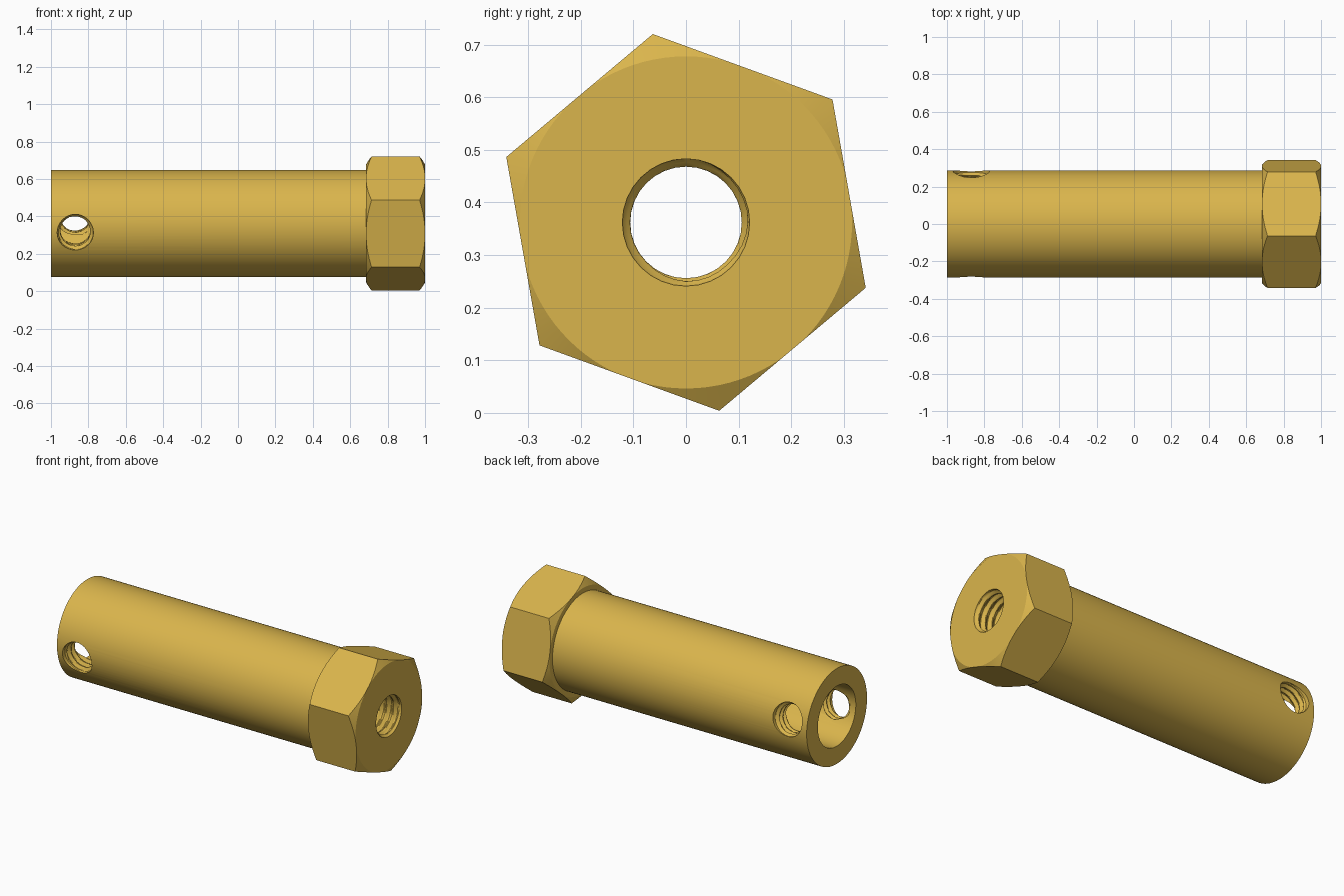
import bpy, bmesh, math
from mathutils import Matrix

if "Cube" in bpy.data.objects:
    bpy.data.objects.remove(bpy.data.objects["Cube"])

CZ = 0.362                    # height of the main axis
TILT = math.radians(10)       # roll of the hexagon and the cross hole

brass = bpy.data.materials.new("brass yellow")
brass.diffuse_color = (0.70, 0.46, 0.072, 1)
brass.use_nodes = True
brass.node_tree.nodes["Principled BSDF"].inputs["Base Color"].default_value = brass.diffuse_color

ALONG_X = Matrix.Translation((0, 0, CZ)) @ Matrix.Rotation(math.pi / 2, 4, 'Y')
CROSS = Matrix.Translation((-0.87, 0, CZ)) @ Matrix.Rotation(TILT - math.pi / 2, 4, 'X')


def lathe(name, stations, radius, n, matrix, start=0.0):
    """Closed tube of rings along local z; radius(i, z, turn) gives its width."""
    bm = bmesh.new()
    rings = []
    for i, z in enumerate(stations):
        ring = []
        for j in range(n):
            a = start + 2 * math.pi * j / n
            r = radius(i, z, j / n)
            ring.append(bm.verts.new((r * math.cos(a), r * math.sin(a), z)))
        rings.append(ring)
    for lo, hi in zip(rings, rings[1:]):
        for j in range(n):
            k = (j + 1) % n
            bm.faces.new((lo[j], lo[k], hi[k], hi[j]))
    bm.faces.new(rings[0][::-1])
    bm.faces.new(rings[-1])
    bm.transform(matrix)
    bmesh.ops.recalc_face_normals(bm, faces=bm.faces)
    me = bpy.data.meshes.new(name)
    bm.to_mesh(me)
    bm.free()
    me.materials.append(brass)
    ob = bpy.data.objects.new(name, me)
    bpy.context.collection.objects.link(ob)
    return ob


def profile(name, points, n, matrix, start=0.0):
    return lathe(name, [p[0] for p in points], lambda i, z, t: points[i][1], n, matrix, start)


def thread(name, z0, z1, pitch, minor, major, flare, matrix):
    """Threaded cutter; flare(z) from 0 to 1 opens the mouth to the major radius."""
    count = round((z1 - z0) / pitch * 8)
    zs = [z0 + (z1 - z0) * i / count for i in range(count + 1)]

    def radius(i, z, t):
        f = (z / pitch - t) % 1
        ridge = min(1, max(0, 1.25 - abs(2 * f - 1) * 1.5))
        return minor + (major - minor) * max(ridge, flare(z))
    return lathe(name, zs, radius, 32, matrix)


def combine(target, tool, operation):
    bpy.context.view_layer.objects.active = target
    mod = target.modifiers.new(operation, 'BOOLEAN')
    mod.operation = operation
    mod.solver = 'EXACT'
    mod.object = tool
    bpy.ops.object.modifier_apply(modifier=mod.name)
    bpy.data.objects.remove(tool, do_unlink=True)


def ramp(v, a, b):
    return min(1, max(0, (v - a) / (b - a)))


# hexagonal head, corners chamfered on both ends
X0, X1 = 0.685, 1.0
body = profile("hex_sleeve", [(X0, 0.3635), (X1, 0.3635)], 6, ALONG_X, math.radians(10))
# local x points down and local y along +y, so corners fall at 100 degrees and every 60
chamfer = profile("head_chamfer", [(X0 - 0.001, 0.314), (X0 + 0.03, 0.365),
                                   (X1 - 0.03, 0.365), (X1 + 0.001, 0.314)], 96, ALONG_X)
combine(body, chamfer, 'INTERSECT')

# round shank
shank = profile("shank", [(-1.0, 0.286), (0.8, 0.286)], 96, ALONG_X)
combine(body, shank, 'UNION')

# wide socket in the shank, then threaded hole through the head
combine(body, profile("socket", [(-1.1, 0.18), (0.5, 0.18)], 64, ALONG_X), 'DIFFERENCE')
combine(body, thread("head_thread", 0.45, 1.02, 0.045, 0.106, 0.121,
                     lambda z: ramp(z, 0.98, 0.995), ALONG_X), 'DIFFERENCE')

# threaded cross hole through both walls
combine(body, thread("cross_thread", -0.32, 0.32, 0.035, 0.08, 0.097,
                     lambda z: ramp(abs(z), 0.248, 0.263), CROSS), 'DIFFERENCE')

# smooth shading with crisp edges
bpy.ops.object.select_all(action='DESELECT')
body.select_set(True)
bpy.context.view_layer.objects.active = body
bpy.ops.object.shade_smooth_by_angle(angle=math.radians(25))
